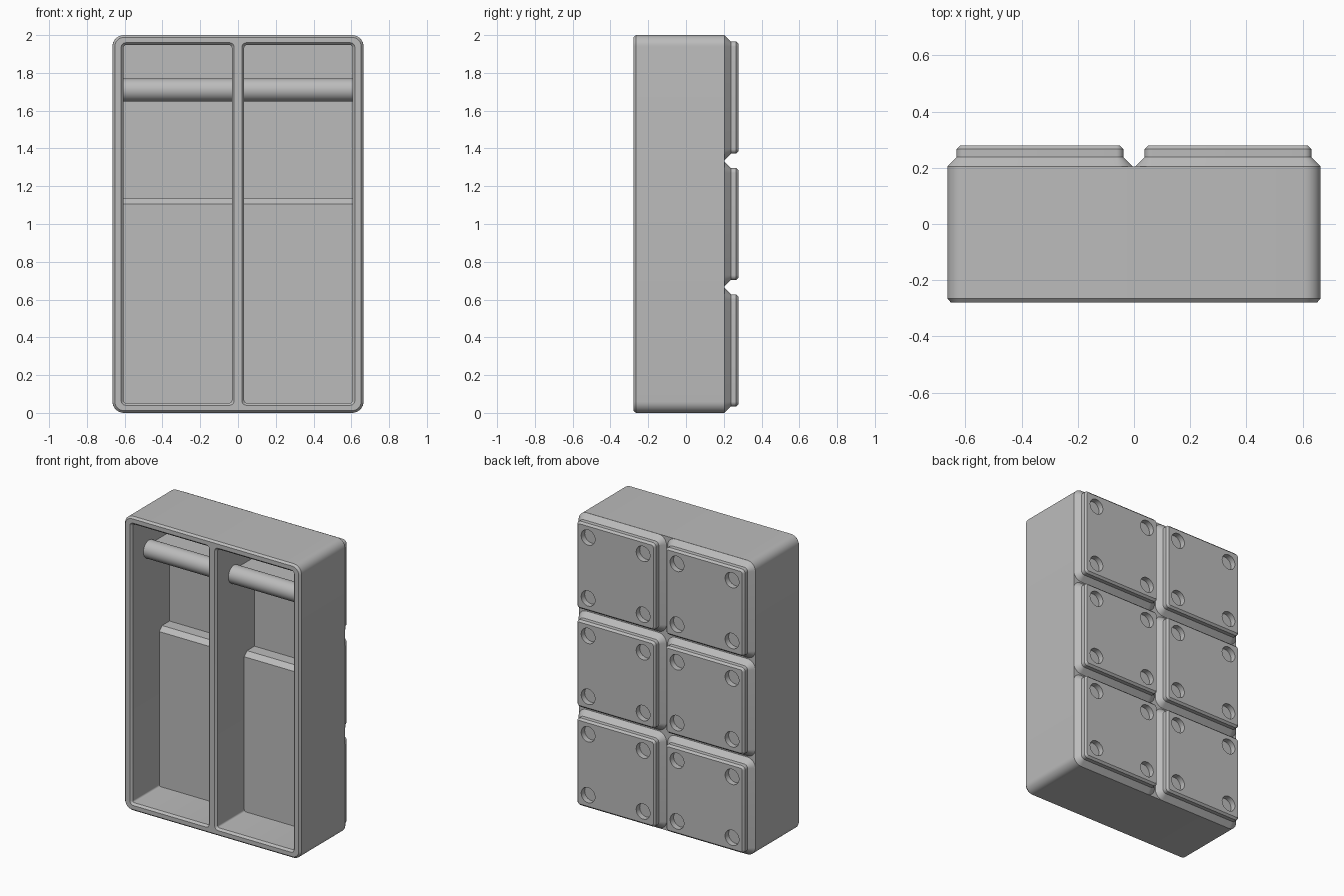
import bpy, bmesh, math
from mathutils import Matrix

if "Cube" in bpy.data.objects:
    bpy.data.objects.remove(bpy.data.objects["Cube"])

grey = bpy.data.materials.new("plain_grey")
grey.diffuse_color = (0.5, 0.5, 0.5, 1)
grey.use_nodes = True
grey.node_tree.nodes["Principled BSDF"].inputs["Base Color"].default_value = grey.diffuse_color


def finish(bm, name):
    bmesh.ops.recalc_face_normals(bm, faces=bm.faces)
    me = bpy.data.meshes.new(name)
    bm.to_mesh(me)
    bm.free()
    me.materials.append(grey)
    ob = bpy.data.objects.new(name, me)
    bpy.context.collection.objects.link(ob)
    return ob


def loft(name, cx, cz, w, h, r, steps, seg=8):
    """Rounded rectangle in xz, lofted along y; steps are (y, inset)."""
    bm = bmesh.new()
    rings = []
    for y, inset in steps:
        rad = max(r - inset, 0.006)
        ring = []
        for q, (sx, sz) in enumerate([(1, 1), (-1, 1), (-1, -1), (1, -1)]):
            px = cx + sx * (w / 2 - inset - rad)
            pz = cz + sz * (h / 2 - inset - rad)
            for i in range(seg + 1):
                a = math.pi / 2 * (q + i / seg)
                ring.append(bm.verts.new((px + rad * math.cos(a), y, pz + rad * math.sin(a))))
        rings.append(ring)
    n = len(rings[0])
    for a, b in zip(rings, rings[1:]):
        for i in range(n):
            j = (i + 1) % n
            bm.faces.new((a[i], a[j], b[j], b[i]))
    bm.faces.new(rings[0])
    bm.faces.new(rings[-1])
    return finish(bm, name)


def extrude_x(name, profile, x0, x1):
    """Closed yz profile extruded along x."""
    bm = bmesh.new()
    a, b = [[bm.verts.new((x, y, z)) for y, z in profile] for x in (x0, x1)]
    n = len(profile)
    for i in range(n):
        j = (i + 1) % n
        bm.faces.new((a[i], a[j], b[j], b[i]))
    bm.faces.new(a)
    bm.faces.new(b)
    return finish(bm, name)


def cut(ob, cutters):
    for c in cutters:
        c.hide_render = True
        m = ob.modifiers.new("cut", 'BOOLEAN')
        m.operation, m.solver, m.object = 'DIFFERENCE', 'EXACT', c
    dg = bpy.context.evaluated_depsgraph_get()
    me = bpy.data.meshes.new_from_object(ob.evaluated_get(dg))
    ob.modifiers.clear()
    ob.data = me
    for c in cutters:
        bpy.data.objects.remove(c)


FRONT, STEP, BACK = -0.279, 0.204, 0.279
PITCH = 0.669

# Outer shell with two deep compartments
shell = loft("bin_shell", 0, 1, 1.328, 2.0, 0.06,
             [(FRONT, 0.012), (FRONT + 0.014, 0), (STEP, 0)])
pockets = [loft("pocket_cutter", s * 0.3195, 1, 0.599, 1.92, 0.025,
                [(FRONT - 0.02, 0), (FRONT, 0), (FRONT + 0.014, 0.013), (0.13, 0.013)], 4)
           for s in (-1, 1)]
cut(shell, pockets)
parts = [shell]

# Stepped foot with four round magnet holes, repeated 2 x 3 on the back
foot = loft("back_foot", 0, 0, 0.661, 0.661, 0.06,
            [(STEP, 0), (STEP + 0.034, 0.034), (BACK - 0.013, 0.034), (BACK, 0.047)])
bm = bmesh.new()
for sx in (-1, 1):
    for sz in (-1, 1):
        mat = Matrix.Translation((sx * 0.207, BACK, sz * 0.207)) @ Matrix.Rotation(math.pi / 2, 4, 'X')
        bmesh.ops.create_cone(bm, cap_ends=True, segments=32, radius1=0.052,
                              radius2=0.052, depth=0.076, matrix=mat)
cut(foot, [finish(bm, "hole_cutter")])
for i in range(2):
    for k in range(3):
        ob = foot if i == k == 0 else foot.copy()
        if ob is not foot:
            bpy.context.collection.objects.link(ob)
        ob.location = ((i - 0.5) * PITCH, 0, 1 + (k - 1) * PITCH)
        parts.append(ob)

# Round bar on a flat web, and raised lower floor, in each compartment
bar_y, bar_z, r = -0.09, 1.71, 0.061
bar = [(bar_y + r * math.cos(math.radians(a)), bar_z + r * math.sin(math.radians(a)))
       for a in range(30, 331, 10)]
bar += [(0.135, bar_z - r / 2), (0.135, bar_z + r / 2)]
floor = [(0.02, 0.05), (0.02, 1.105), (0.05, 1.135), (0.135, 1.135), (0.135, 0.05)]
for s, side in ((-1, "left"), (1, "right")):
    x0, x1 = sorted((s * 0.03, s * 0.61))
    parts.append(extrude_x(side + "_round_bar", bar, x0, x1))
    parts.append(extrude_x(side + "_raised_floor", floor, x0, x1))

# Smooth curved surfaces, keep hard edges
bpy.ops.object.select_all(action='DESELECT')
for ob in parts:
    ob.select_set(True)
bpy.context.view_layer.objects.active = shell
bpy.ops.object.shade_smooth_by_angle(angle=math.radians(30))
